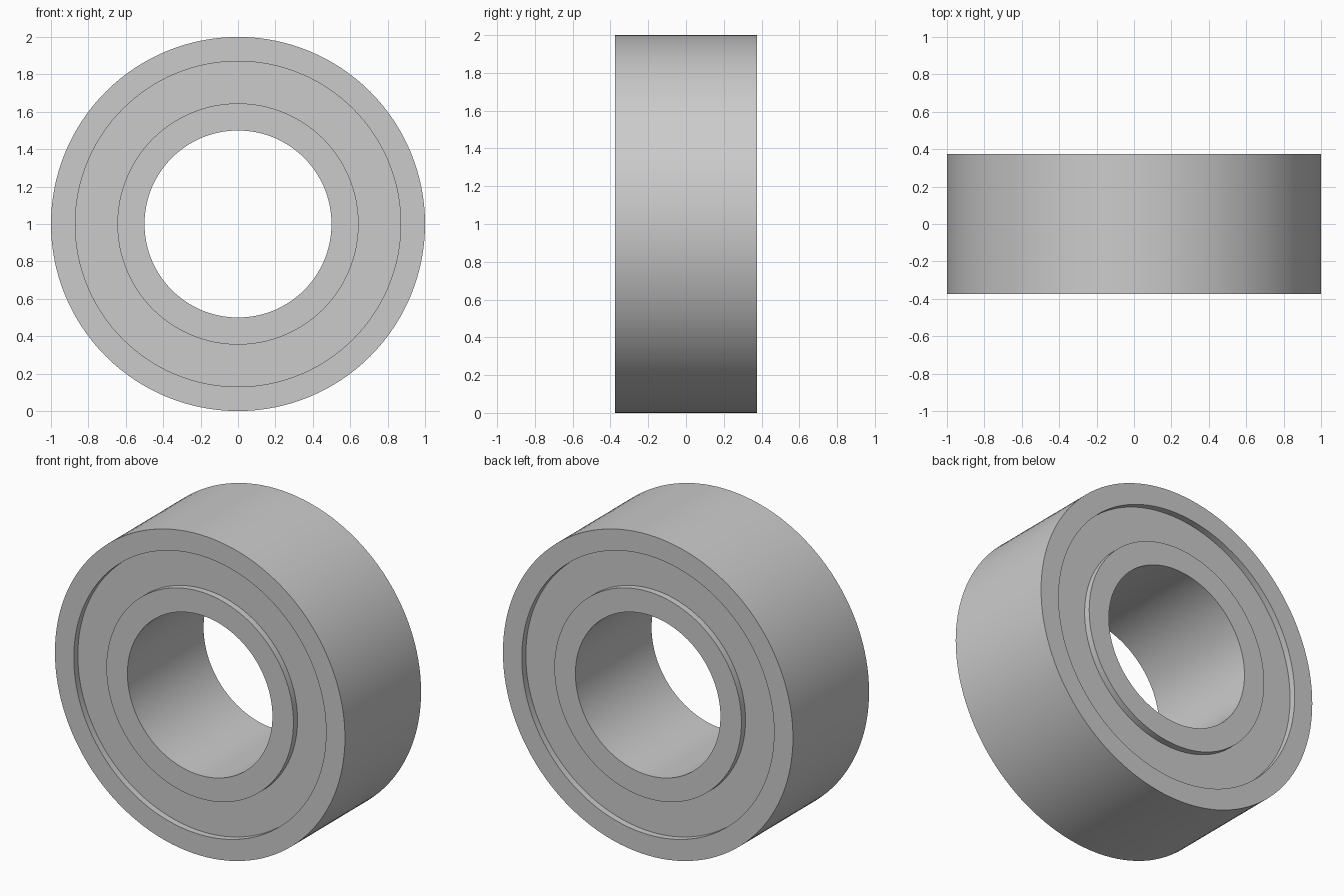
import bpy, bmesh, math
from mathutils import Vector, Matrix

cube = bpy.data.objects.get("Cube")
if cube:
    bpy.data.objects.remove(cube, do_unlink=True)

# Single steel grey
steel = bpy.data.materials.new("steel_grey")
steel.use_nodes = True
colour = (0.6, 0.6, 0.6, 1)
steel.diffuse_color = colour
steel.node_tree.nodes["Principled BSDF"].inputs["Base Color"].default_value = colour

WIDTH = 0.75
RECESS = 0.04
SEGMENTS = 128


def lathe_ring(name, inner, outer, width):
    """Spin a rectangular section around the y axis, one unit above the floor."""
    half = width / 2
    bm = bmesh.new()
    corners = [(inner, -half), (outer, -half), (outer, half), (inner, half)]
    verts = [bm.verts.new((r, y, 0)) for r, y in corners]
    edges = [bm.edges.new((verts[i], verts[(i + 1) % 4])) for i in range(4)]
    bmesh.ops.spin(bm, geom=verts + edges, cent=(0, 0, 0), axis=(0, 1, 0),
                   angle=math.tau, steps=SEGMENTS, use_merge=True)
    bmesh.ops.remove_doubles(bm, verts=bm.verts, dist=0.0001)
    bmesh.ops.recalc_face_normals(bm, faces=bm.faces)
    mesh = bpy.data.meshes.new(name)
    bm.to_mesh(mesh)
    bm.free()
    mesh.materials.append(steel)
    ob = bpy.data.objects.new(name, mesh)
    ob.location.z = 1
    bpy.context.collection.objects.link(ob)
    bpy.ops.object.select_all(action="DESELECT")
    ob.select_set(True)
    bpy.context.view_layer.objects.active = ob
    bpy.ops.object.shade_smooth_by_angle(angle=math.radians(30))
    return ob


# Outer race, inner race and the recessed shield between them
lathe_ring("outer_race", 0.87, 1.0, WIDTH)
lathe_ring("inner_race", 0.5, 0.645, WIDTH)
lathe_ring("shield", 0.645, 0.87, WIDTH - 2 * RECESS)
